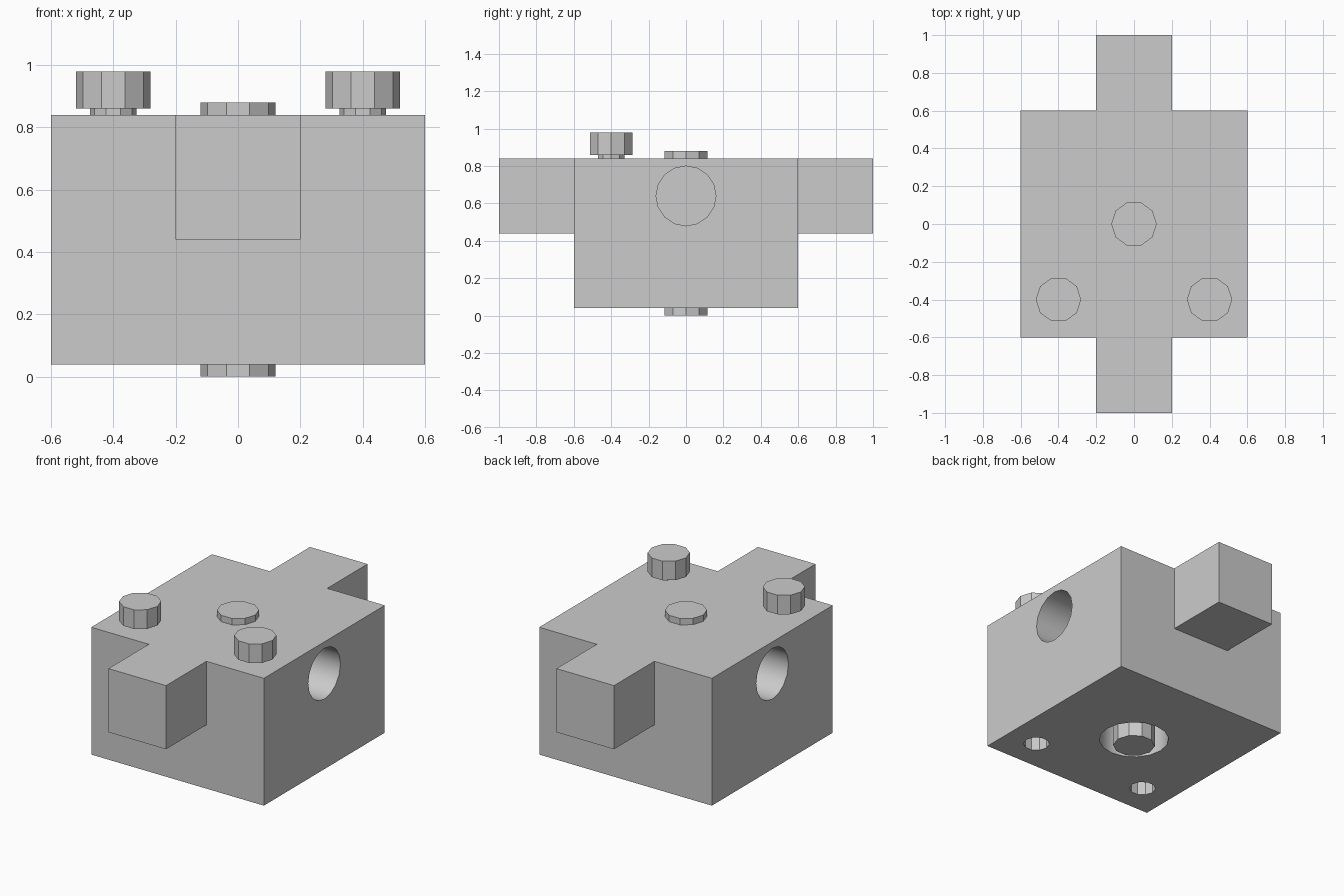
import bpy
import math

cube = bpy.data.objects.get("Cube")
if cube:
    bpy.data.objects.remove(cube, do_unlink=True)

GREY = (0.6, 0.6, 0.6, 1)
grey = bpy.data.materials.new("plain grey")
grey.use_nodes = True
grey.diffuse_color = GREY
grey.node_tree.nodes["Principled BSDF"].inputs["Base Color"].default_value = GREY


def finish(name):
    obj = bpy.context.object
    obj.name = name
    obj.data.materials.append(grey)
    return obj


def box(name, low, high):
    centre = [(a + b) / 2 for a, b in zip(low, high)]
    bpy.ops.mesh.primitive_cube_add(size=1, location=centre)
    bpy.context.object.scale = [b - a for a, b in zip(low, high)]
    bpy.ops.object.transform_apply(location=False, rotation=False, scale=True)
    return finish(name)


def cylinder(name, radius, start, end, sides, x=0, y=0):
    """Upright cylinder with a corner on the x axis."""
    bpy.ops.mesh.primitive_cylinder_add(
        vertices=sides, radius=radius, depth=end - start,
        location=(x, y, (start + end) / 2), rotation=(0, 0, math.pi / 2))
    bpy.ops.object.transform_apply(location=False, rotation=True, scale=False)
    return finish(name)


def combine(target, other, operation):
    mod = target.modifiers.new(operation.lower(), 'BOOLEAN')
    mod.operation = operation
    mod.solver = 'EXACT'
    mod.object = other
    bpy.context.view_layer.objects.active = target
    bpy.ops.object.modifier_apply(modifier=mod.name)
    bpy.data.objects.remove(other, do_unlink=True)


# Main block with a front and a back tab
block = box("block", (-0.6, -0.6, 0.04), (0.6, 0.6, 0.84))
for y in (-1, 0.5):
    combine(block, box("tab", (-0.2, y, 0.44), (0.2, y + 0.5, 0.84)), 'UNION')

# Round bores in both sides
for side in (-1, 1):
    bore = cylinder("side_bore", 0.16, -0.2, 0.2, 16)
    bore.rotation_euler.y = math.pi / 2
    bore.location = (side * 0.4, 0, 0.64)
    bpy.context.view_layer.update()
    bore.location.x = side * 0.42
    combine(block, bore, 'DIFFERENCE')

# Recess around the pin and the screw holes underneath
combine(block, cylinder("pin_recess", 0.2, -0.1, 0.44, 16), 'DIFFERENCE')
for side in (-1, 1):
    combine(block, cylinder("screw_hole", 0.075, -0.1, 0.44, 10, side * 0.4, -0.4),
            'DIFFERENCE')

bpy.ops.object.select_all(action='DESELECT')
block.select_set(True)
bpy.context.view_layer.objects.active = block
bpy.ops.object.shade_smooth_by_angle(angle=math.radians(30))

# Central pin through the block
cylinder("centre_pin", 0.12, 0, 0.88, 10)

# Two screws with wide heads on the front corners
for side, label in ((-1, "right"), (1, "left")):
    cylinder(label + "_screw_neck", 0.075, 0.5, 0.87, 10, side * 0.4, -0.4)
    cylinder(label + "_screw_head", 0.12, 0.86, 0.98, 10, side * 0.4, -0.4)
